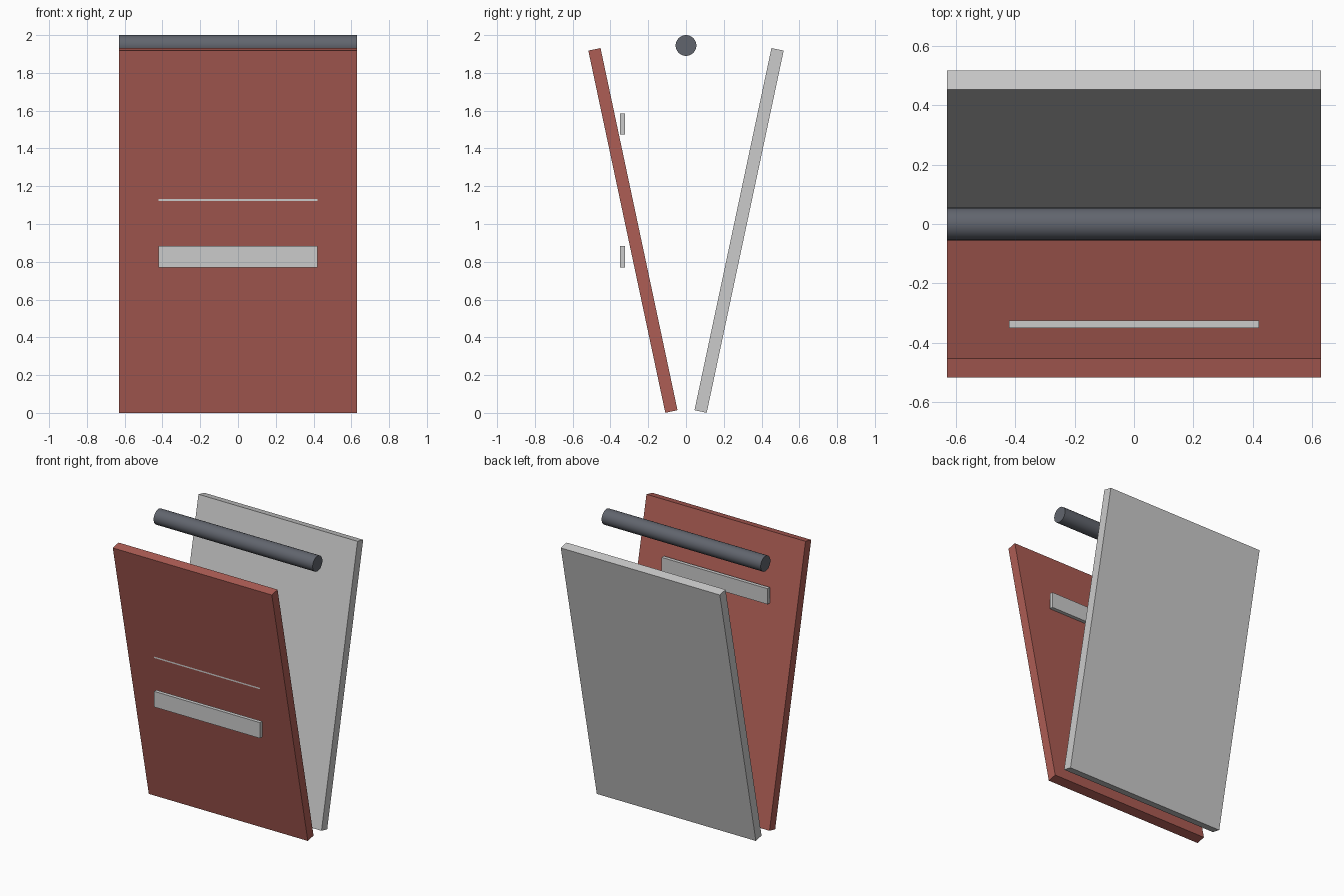
import bpy
from math import radians, pi

if "Cube" in bpy.data.objects:
    bpy.data.objects.remove(bpy.data.objects["Cube"])


def material(name, rgb):
    m = bpy.data.materials.new(name)
    m.diffuse_color = (*rgb, 1)
    m.use_nodes = True
    m.node_tree.nodes["Principled BSDF"].inputs["Base Color"].default_value = m.diffuse_color
    return m


def box(name, size, loc, tilt=0.0, mat=None):
    bpy.ops.mesh.primitive_cube_add(size=1)
    o = bpy.context.object
    o.name = name
    o.scale = size
    bpy.ops.object.transform_apply(location=False, rotation=False, scale=True)
    o.location = loc
    o.rotation_euler.x = tilt
    if mat:
        o.data.materials.append(mat)
    return o


red = material("red_paint", (0.42, 0.11, 0.09))
dark = material("dark_metal", (0.12, 0.13, 0.155))
WIDTH = 1.26

# Two boards leaning outward towards the top
for name, side, mat in (("front_board", -1, red), ("back_board", 1, None)):
    box(name, (WIDTH, 0.066, 1.96), (0, side * 0.281, 0.966),
        -side * radians(12), mat)

# Upright slats crossing the front board (the middle one is nearly buried)
for name, z in (("lower_slat", 0.827), ("middle_slat", 1.178), ("upper_slat", 1.529)):
    box(name, (0.84, 0.026, 0.112), (0, -0.337, z))

# Round bar along the top
bpy.ops.mesh.primitive_cylinder_add(vertices=32, radius=0.055, depth=WIDTH,
                                    location=(0, 0, 1.945), rotation=(0, pi / 2, 0))
bar = bpy.context.object
bar.name = "top_bar"
bar.data.materials.append(dark)
bpy.ops.object.shade_smooth_by_angle(angle=radians(40))
